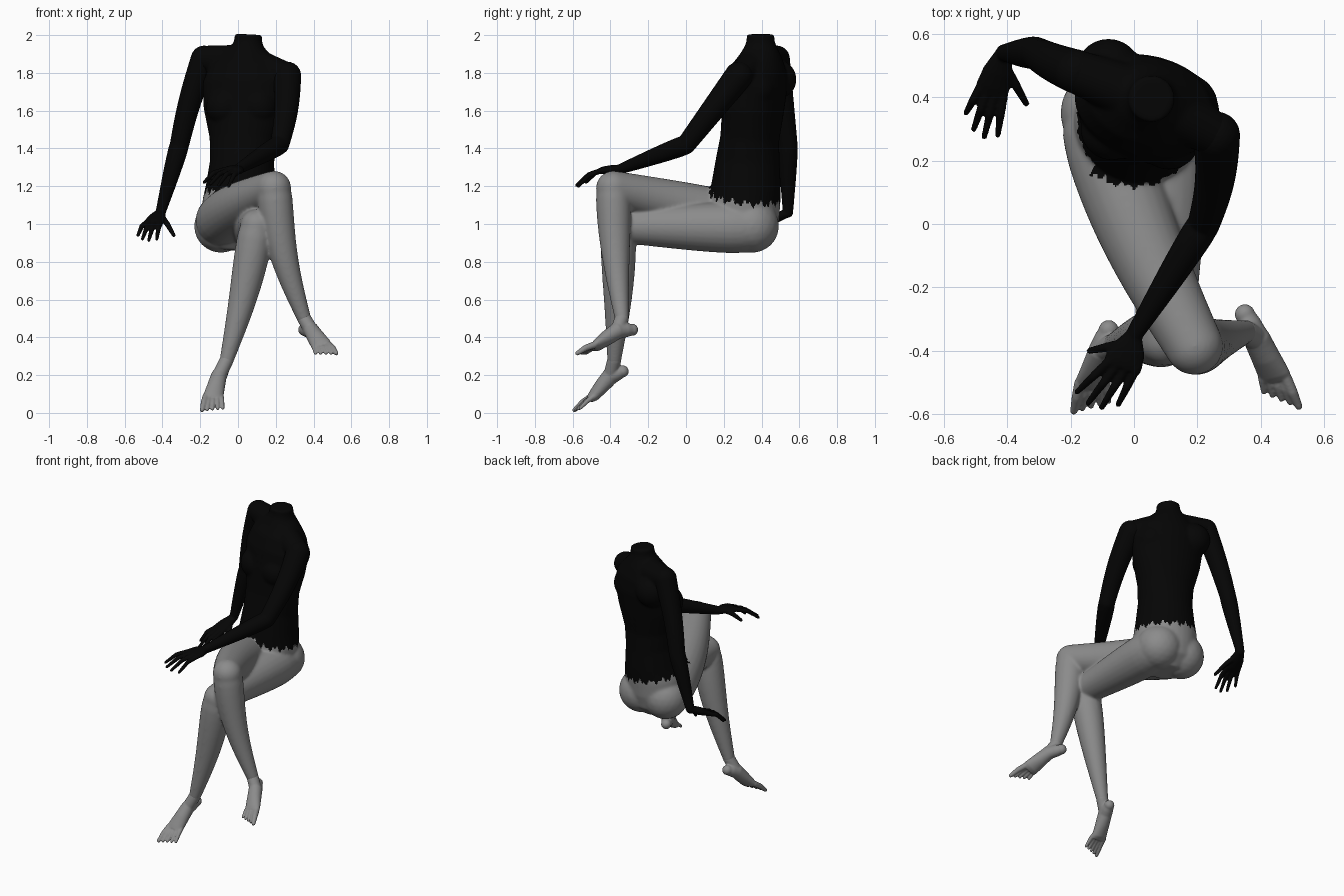
import bpy, bmesh, math
from mathutils import Vector, Matrix

if "Cube" in bpy.data.objects:
    bpy.data.objects.remove(bpy.data.objects["Cube"])

UP = Vector((0, 0, 1))
RIGHTWARD = Vector((1, 0, 0))
STILL = Vector((0, 0, 0))


def material(name, value):
    colour = (value, value, value, 1)
    mat = bpy.data.materials.new(name)
    mat.use_nodes = True
    mat.diffuse_color = colour
    mat.node_tree.nodes["Principled BSDF"].inputs["Base Color"].default_value = colour
    return mat


GREY = material("skin grey", 0.26)
BLACK = material("garment black", 0.0015)


def loft(bm, sections, side, sides=24):
    """Closed tube through sections of (centre, half width, half depth)."""
    centres = [section[0] for section in sections]
    last = len(centres) - 1
    angles = [math.tau * k / sides for k in range(sides)]
    rings = []
    for i, (centre, width, depth) in enumerate(sections):
        along = (centres[min(i + 1, last)] - centres[max(i - 1, 0)]).normalized()
        u = (side - along * side.dot(along)).normalized()
        v = along.cross(u)
        rings.append([bm.verts.new(centre + u * width * math.cos(a) + v * depth * math.sin(a))
                      for a in angles])
    for lower, upper in zip(rings, rings[1:]):
        for k in range(sides):
            n = (k + 1) % sides
            bm.faces.new((lower[k], lower[n], upper[n], upper[k]))
    bm.faces.new(rings[0][::-1])
    bm.faces.new(rings[-1])


def ball(bm, centre, radius):
    bmesh.ops.create_icosphere(bm, subdivisions=3, radius=radius, matrix=Matrix.Translation(centre))


def limb(bm, start, end, thick, thin, bulge=0.0, bow=STILL, steps=12):
    """Tapered, muscled segment with a rounded joint at each end."""
    sections = []
    for i in range(steps + 1):
        t = i / steps
        radius = thick + (thin - thick) * t + bulge * math.sin(math.pi * t ** 0.6)
        sections.append((start.lerp(end, t) + bow * math.sin(math.pi * t), radius, radius))
    loft(bm, sections, RIGHTWARD + UP / 9)
    ball(bm, start, thick)
    ball(bm, end, thin)


def digit(bm, base, tip, radius, arch):
    """Two-boned finger or toe."""
    joint = base.lerp(tip, 0.5) + UP * arch
    limb(bm, base, joint, radius * 1.1, radius, steps=4)
    limb(bm, joint, tip, radius, radius * 0.7, steps=4)


def hand(bm, wrist, outer, inner, outer_tip, inner_tip, thumb):
    """Palm between two knuckle ends, four fingers and a thumb."""
    middle = (outer + inner) / 2
    across = inner - outer
    half = across.length / 2
    loft(bm, [(wrist, 0.027, 0.024), (wrist.lerp(middle, 0.45), half * 0.9, 0.025),
              (wrist.lerp(middle, 0.8), half, 0.021), (middle, half, 0.015)], across)
    reach = (middle - wrist) * 0.25
    for k in range(4):
        t = k / 3
        base = outer.lerp(inner, 0.1 + 0.8 * t).lerp(wrist, 0.1)
        tip = outer_tip.lerp(inner_tip, t) + reach * math.sin(math.pi * t)
        digit(bm, base, tip, 0.0135, 0.018)
    digit(bm, wrist.lerp(inner, 0.3), thumb, 0.015, 0.008)


def foot(bm, ankle, heel, tread, big, small):
    """Heel, arched instep, ball of the foot and five toes."""
    across = big - small
    instep = heel.lerp(tread, 0.42) + UP * 0.03
    loft(bm, [(heel, 0.03, 0.03), (heel.lerp(instep, 0.4), 0.037, 0.038), (instep, 0.042, 0.046),
              (instep.lerp(tread, 0.5), 0.047, 0.04), (tread, 0.053, 0.03),
              (tread.lerp((big + small) / 2, 0.25), 0.054, 0.02)], across)
    ball(bm, heel, 0.032)
    limb(bm, ankle, instep, 0.037, 0.038)
    for k in range(5):
        t = k / 4
        base = tread + across * (0.36 - 0.72 * t)
        digit(bm, base, big.lerp(small, t), 0.013 if k else 0.017, 0.006)


def finish(name, bm, voxel, materials, rule, passes):
    """Fuse the pieces into one smooth skin and colour it."""
    bmesh.ops.recalc_face_normals(bm, faces=bm.faces)
    pieces = bpy.data.meshes.new(name)
    bm.to_mesh(pieces)
    bm.free()
    ob = bpy.data.objects.new(name, pieces)
    bpy.context.collection.objects.link(ob)
    fuse = ob.modifiers.new("fuse", "REMESH")
    fuse.mode, fuse.voxel_size = "VOXEL", voxel
    soften = ob.modifiers.new("soften", "SMOOTH")
    soften.factor, soften.iterations = 0.5, passes
    graph = bpy.context.evaluated_depsgraph_get()
    skin = bpy.data.meshes.new_from_object(ob.evaluated_get(graph))
    ob.modifiers.clear()
    ob.data = skin
    skin.materials.clear()
    for mat in materials:
        skin.materials.append(mat)
    for face in skin.polygons:
        face.use_smooth = True
        face.material_index = rule(face.center)


def clothed(c):
    """Garment above an uneven, torn hem; bare skin below."""
    angle = math.atan2(c.y - 0.3, c.x)
    ragged = 0.012 * math.sin(17 * angle) + 0.009 * math.sin(41 * angle)
    hem = 1.17 - 0.15 * c.x - 0.1 * c.y + ragged
    return int(c.z > hem and c.y > 0.12 + 2 * c.x ** 2 + ragged / 2 or c.z > 1.3)


def spine(z):
    """Centre of the torso at a height, leaning back towards the neck."""
    rise = z - 0.9
    return Vector((rise / 20, min(0.31 + 0.09 * rise ** 2, 0.395), z))


# Joints
left_shoulder, right_shoulder = Vector((0.26, 0.28, 1.785)), Vector((-0.18, 0.48, 1.875))
left_elbow, right_elbow = Vector((0.22, 0, 1.42)), Vector((-0.31, 0.54, 1.42))
left_wrist, right_wrist = Vector((0, -0.35, 1.29)), Vector((-0.41, 0.54, 1.06))
left_hip, right_hip = Vector((0.1, 0.3, 0.98)), Vector((-0.09, 0.28, 1.02))
left_knee, right_knee = Vector((0.1, -0.36, 0.99)), Vector((0.19, -0.385, 1.19))
left_ankle, right_ankle = Vector((-0.06, -0.38, 0.28)), Vector((0.35, -0.34, 0.5))

# Torso from seat to neck: height, half width, half depth
bm = bmesh.new()
torso = [(0.86, 0.1, 0.09), (0.93, 0.18, 0.16), (1.02, 0.2, 0.18), (1.12, 0.2, 0.185),
         (1.2, 0.185, 0.185), (1.33, 0.17, 0.17), (1.45, 0.18, 0.155), (1.6, 0.22, 0.16),
         (1.74, 0.235, 0.16), (1.83, 0.2, 0.14), (1.89, 0.14, 0.11), (1.94, 0.085, 0.085),
         (1.97, 0.074, 0.074), (2.004, 0.074, 0.074)]
loft(bm, [(spine(z), width, depth) for z, width, depth in torso], RIGHTWARD - Vector((0, 0.25, 0)), 32)

# Shoulder slopes and shoulder blades
for shoulder in (left_shoulder, right_shoulder):
    limb(bm, spine(1.86), shoulder, 0.09, 0.07)
    ball(bm, spine(1.72).lerp(shoulder, 0.55) + Vector((0, 0.05, -0.04)), 0.105)

# Bust and buttocks
for side in (-1, 1):
    ball(bm, (0.02 + 0.09 * side, 0.285 - 0.015 * side, 1.62), 0.1)
    ball(bm, (0.09 * side, 0.35, 0.99), 0.143)

# Legs, the right one crossed over the left
limb(bm, right_hip, right_knee, 0.135, 0.092, 0.012, RIGHTWARD * -0.025)
limb(bm, right_knee, right_ankle, 0.088, 0.038, 0.014, Vector((-0.03, -0.01, 0)))
limb(bm, left_hip, left_knee, 0.133, 0.088, 0.01)
limb(bm, left_knee, left_ankle, 0.086, 0.038, 0.018, Vector((0.012, 0.01, 0)))
finish("torso_and_legs", bm, 0.007, [GREY, BLACK], clothed, 22)

# Feet
bm = bmesh.new()
foot(bm, right_ankle, Vector((0.35, -0.285, 0.44)), Vector((0.44, -0.47, 0.36)),
     Vector((0.52, -0.575, 0.316)), Vector((0.41, -0.53, 0.316)))
finish("right_foot", bm, 0.005, [GREY], lambda c: 0, 3)
bm = bmesh.new()
foot(bm, left_ankle, Vector((-0.08, -0.335, 0.22)), Vector((-0.13, -0.49, 0.09)),
     Vector((-0.19, -0.59, 0.015)), Vector((-0.08, -0.56, 0.025)))
finish("left_foot", bm, 0.005, [GREY], lambda c: 0, 3)

# Left arm, reaching over the knee
bm = bmesh.new()
limb(bm, left_shoulder, left_elbow, 0.075, 0.051, 0, RIGHTWARD * 0.015)
limb(bm, left_elbow, left_wrist, 0.051, 0.027, 0.005)
hand(bm, left_wrist, Vector((0.02, -0.47, 1.28)), Vector((-0.1, -0.44, 1.285)),
     Vector((-0.05, -0.57, 1.2)), Vector((-0.18, -0.53, 1.22)), Vector((-0.14, -0.4, 1.24)))
finish("left_arm", bm, 0.005, [BLACK], lambda c: 0, 6)

# Right arm, hanging beside the seat
bm = bmesh.new()
limb(bm, right_shoulder, right_elbow, 0.07, 0.051, 0, RIGHTWARD * -0.01)
limb(bm, right_elbow, right_wrist, 0.051, 0.027, 0.004)
hand(bm, right_wrist, Vector((-0.505, 0.42, 1)), Vector((-0.4, 0.4, 1)),
     Vector((-0.53, 0.35, 0.94)), Vector((-0.43, 0.28, 0.92)), Vector((-0.34, 0.38, 0.94)))
finish("right_arm", bm, 0.005, [BLACK], lambda c: 0, 6)
